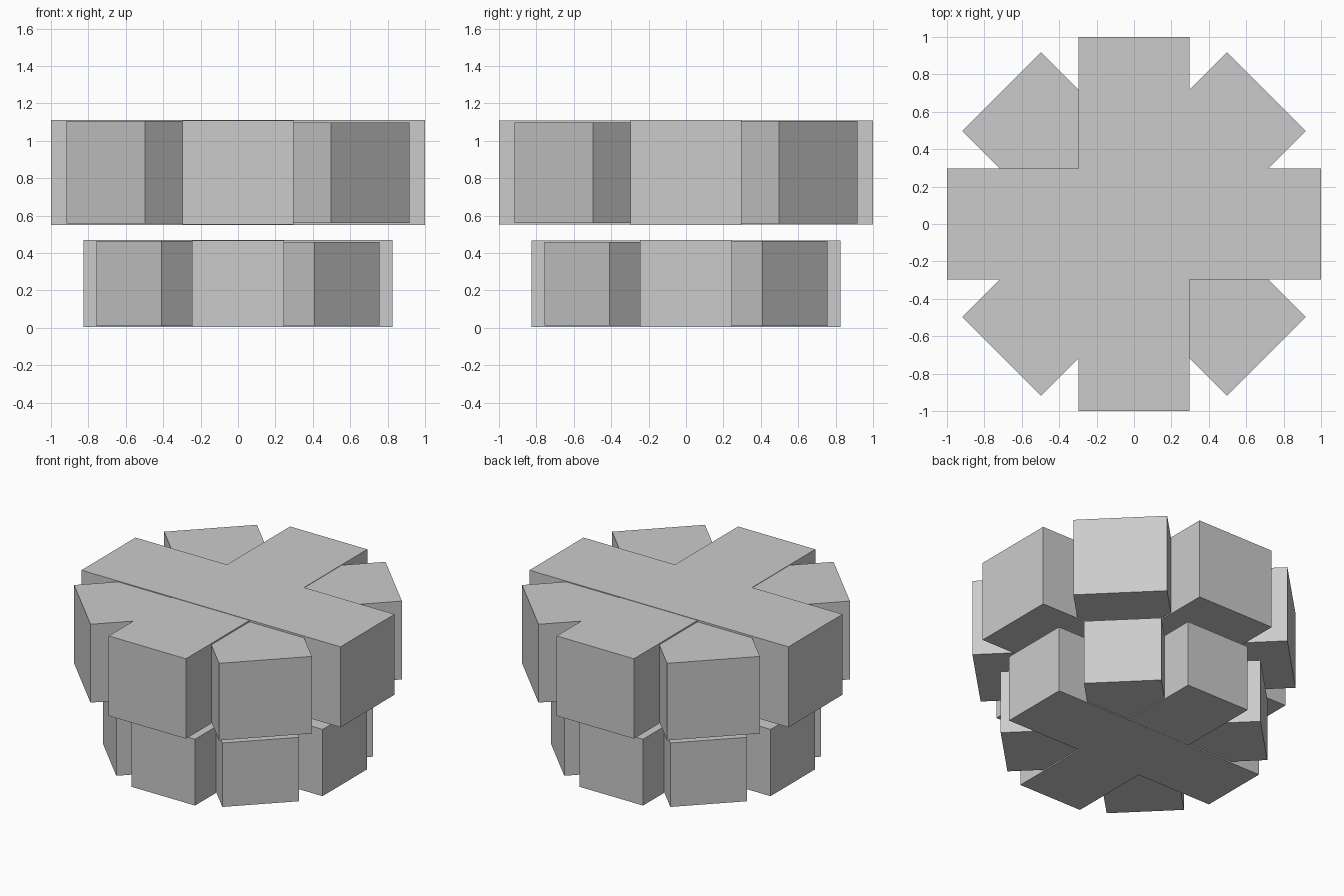
import bpy
import math

if "Cube" in bpy.data.objects:
    bpy.data.objects.remove(bpy.data.objects["Cube"])


def bar(name, length, width, z0, z1, angle):
    bpy.ops.mesh.primitive_cube_add(size=1, location=(0, 0, (z0 + z1) / 2))
    ob = bpy.context.object
    ob.name = name
    ob.scale = (length, width, z1 - z0)
    bpy.ops.object.transform_apply(location=False, rotation=False, scale=True)
    ob.rotation_euler.z = math.radians(angle)


# Each tier is four crossing bars with slightly stepped tops and bottoms
BARS = [
    ("side_bar", 0, 0.0, 0.0),
    ("front_bar", 90, 0.001, 0.003),
    ("rising_diagonal_bar", 45, 0.009, 0.006),
    ("falling_diagonal_bar", -45, 0.011, 0.013),
]


def tier(name, scale, z0, z1):
    for part, angle, low, high in BARS:
        bar(f"{name}_{part}", 2 * scale, 0.596 * scale,
            z0 + low * scale, z1 - high * scale, angle)


# Small lower tier and large upper tier
tier("lower", 0.825, 0.003, 0.469)
tier("upper", 1.0, 0.55, 1.112)
